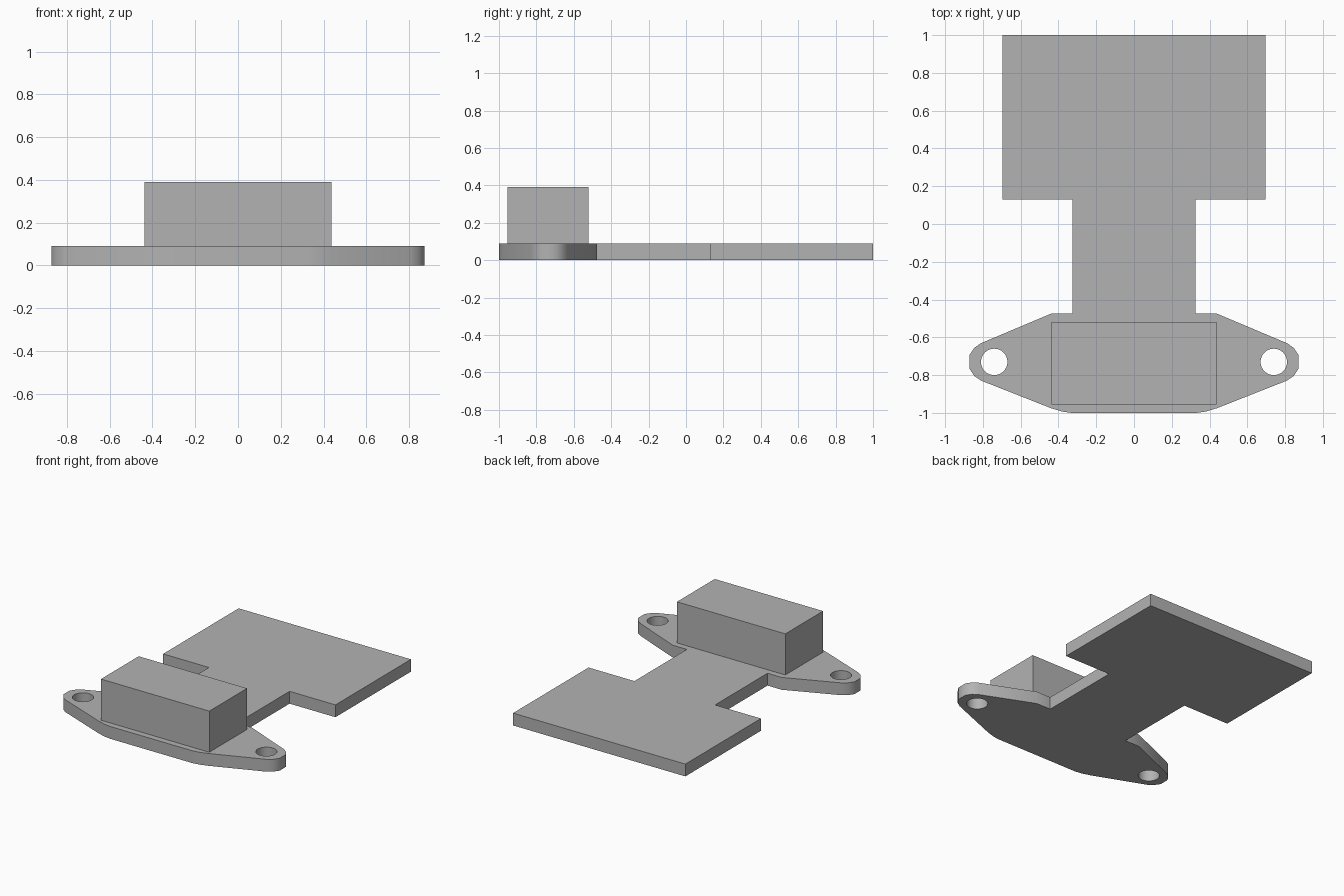
import bpy
import bmesh
import math
from mathutils import Vector

cube = bpy.data.objects.get("Cube")
if cube:
    bpy.data.objects.remove(cube, do_unlink=True)

THICK = 0.09
TOP = 0.39

grey = bpy.data.materials.new("plain grey")
grey.use_nodes = True
grey.diffuse_color = (0.45, 0.45, 0.45, 1)
grey.node_tree.nodes["Principled BSDF"].inputs["Base Color"].default_value = grey.diffuse_color


def extruded(name, loops, z0, z1):
    """Fill closed outlines (later ones are holes) and raise them to a solid."""
    bm = bmesh.new()
    for loop in loops:
        verts = [bm.verts.new((x, y, z0)) for x, y in loop]
        for a, b in zip(verts, verts[1:] + verts[:1]):
            bm.edges.new((a, b))
    bmesh.ops.triangle_fill(bm, edges=bm.edges[:], use_beauty=True, normal=Vector((0, 0, 1)))
    raised = bmesh.ops.extrude_face_region(bm, geom=bm.faces[:], use_keep_orig=True)
    top = [v for v in raised["geom"] if isinstance(v, bmesh.types.BMVert)]
    bmesh.ops.translate(bm, verts=top, vec=(0, 0, z1 - z0))
    bmesh.ops.recalc_face_normals(bm, faces=bm.faces[:])
    mesh = bpy.data.meshes.new(name)
    bm.to_mesh(mesh)
    bm.free()
    mesh.materials.append(grey)
    obj = bpy.data.objects.new(name, mesh)
    bpy.context.collection.objects.link(obj)
    bpy.ops.object.select_all(action="DESELECT")
    obj.select_set(True)
    bpy.context.view_layer.objects.active = obj
    bpy.ops.object.shade_smooth_by_angle(angle=math.radians(35))
    return obj


def circle(cx, cy, r, n=32):
    return [(cx + r * math.cos(math.tau * i / n), cy + r * math.sin(math.tau * i / n))
            for i in range(n)]


# Base plate: wide board, neck and eared flange in one outline, mirrored in x
half = [(0.33, -1), (0.38, -0.993), (0.44, -0.975),            # curved front edge
        (0.81, -0.829), (0.845, -0.805), (0.872, -0.765),      # rounded ear
        (0.872, -0.695), (0.845, -0.655), (0.81, -0.631),
        (0.44, -0.475), (0.325, -0.475),                       # neck
        (0.325, 0.13), (0.695, 0.13), (0.695, 1)]              # board
outline = half + [(-x, y) for x, y in reversed(half)]
holes = [circle(side * 0.74, -0.73, 0.07) for side in (1, -1)]
extruded("base_plate", [outline] + holes, 0, THICK)

# Raised block on the flange
block = [(-0.437, -0.955), (0.437, -0.955), (0.437, -0.52), (-0.437, -0.52)]
extruded("raised_block", [block], THICK, TOP)
